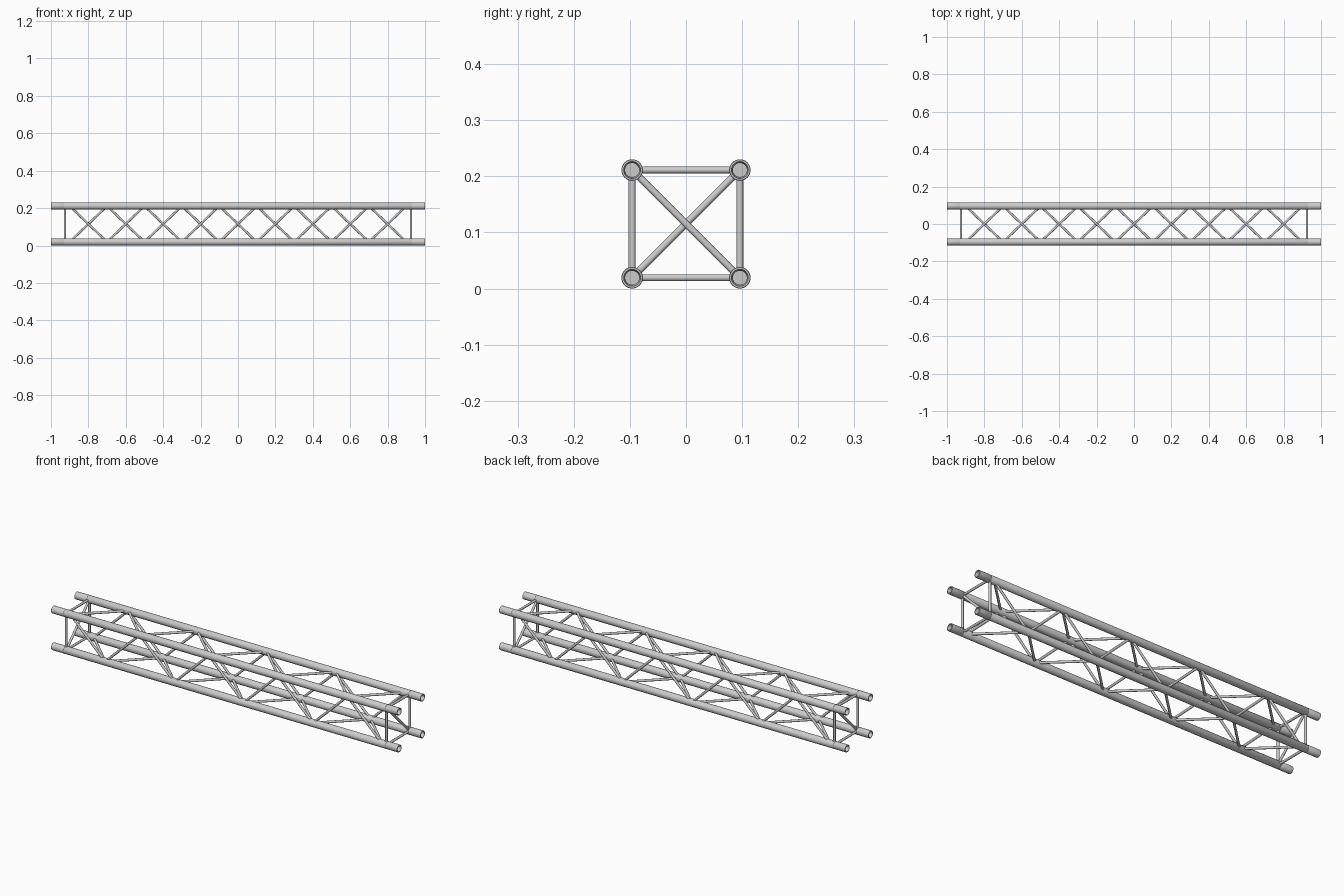
import bpy, bmesh, math
from mathutils import Vector

if "Cube" in bpy.data.objects:
    bpy.data.objects.remove(bpy.data.objects["Cube"])

Y = 0.096            # chord offset from the centre line
Z0, Z1 = 0.0192, 0.2112   # lower and upper chord heights
R, ROD = 0.0192, 0.0062   # chord and brace radii


def finish(bm, name):
    bmesh.ops.recalc_face_normals(bm, faces=bm.faces)
    me = bpy.data.meshes.new(name)
    bm.to_mesh(me)
    bm.free()
    ob = bpy.data.objects.new(name, me)
    bpy.context.collection.objects.link(ob)
    bpy.ops.object.select_all(action='DESELECT')
    ob.select_set(True)
    bpy.context.view_layer.objects.active = ob
    bpy.ops.object.shade_smooth_by_angle(angle=math.radians(35))
    return ob


def lathe_x(name, profile, y, z, n=32):
    """Revolve (x, radius) points around a line parallel to x."""
    bm = bmesh.new()
    rings = []
    for x, r in profile:
        rings.append([bm.verts.new((x, y + r * math.cos(2 * math.pi * i / n),
                                    z + r * math.sin(2 * math.pi * i / n))) for i in range(n)])
    for a, b in zip(rings, rings[1:]):
        for i in range(n):
            j = (i + 1) % n
            bm.faces.new((a[i], a[j], b[j], b[i]))
    bm.faces.new(rings[0])
    bm.faces.new(rings[-1])
    return finish(bm, name)


def rods(name, pairs, n=16):
    """Round bars between pairs of points."""
    bm = bmesh.new()
    for p, q in pairs:
        p, q = Vector(p), Vector(q)
        d = q - p
        m = d.to_track_quat('Z', 'Y').to_matrix().to_4x4()
        m.translation = (p + q) / 2
        bmesh.ops.create_cone(bm, cap_ends=True, segments=n, radius1=ROD, radius2=ROD,
                              depth=d.length, matrix=m)
    return finish(bm, name)


# Main chords: tubes with a stepped socket and a fine seam at each end
half = [(-0.94, 0.0125), (-0.985, 0.0125), (-0.99, 0.0145), (-1, 0.0150), (-1, R - 0.001),
        (-0.999, R), (-0.931, R), (-0.930, R - 0.0006), (-0.929, R)]
profile = half + [(-x, r) for x, r in reversed(half)]
for side, y in (("front", -Y), ("back", Y)):
    for level, z in (("lower", Z0), ("upper", Z1)):
        lathe_x(f"{level}_{side}_chord", profile, y, z)


# Zigzag bracing on the four sides
def zigzag(name, a, b):
    pts = [(-0.9 + 0.2 * i, *(a if i % 2 == 0 else b)) for i in range(10)]
    rods(name, list(zip(pts, pts[1:])))


FL, FU, BL, BU = (-Y, Z0), (-Y, Z1), (Y, Z0), (Y, Z1)
zigzag("front_bracing", FU, FL)
zigzag("back_bracing", BL, BU)
zigzag("top_bracing", FU, BU)
zigzag("bottom_bracing", BL, FL)

# End frames: a square of bars with one diagonal
for name, x, diag in (("left", -0.925, (FL, BU)), ("right", 0.925, (FU, BL))):
    edges = [(FL, FU), (FU, BU), (BU, BL), (BL, FL), diag]
    rods(f"{name}_end_frame", [((x, *a), (x, *b)) for a, b in edges])
